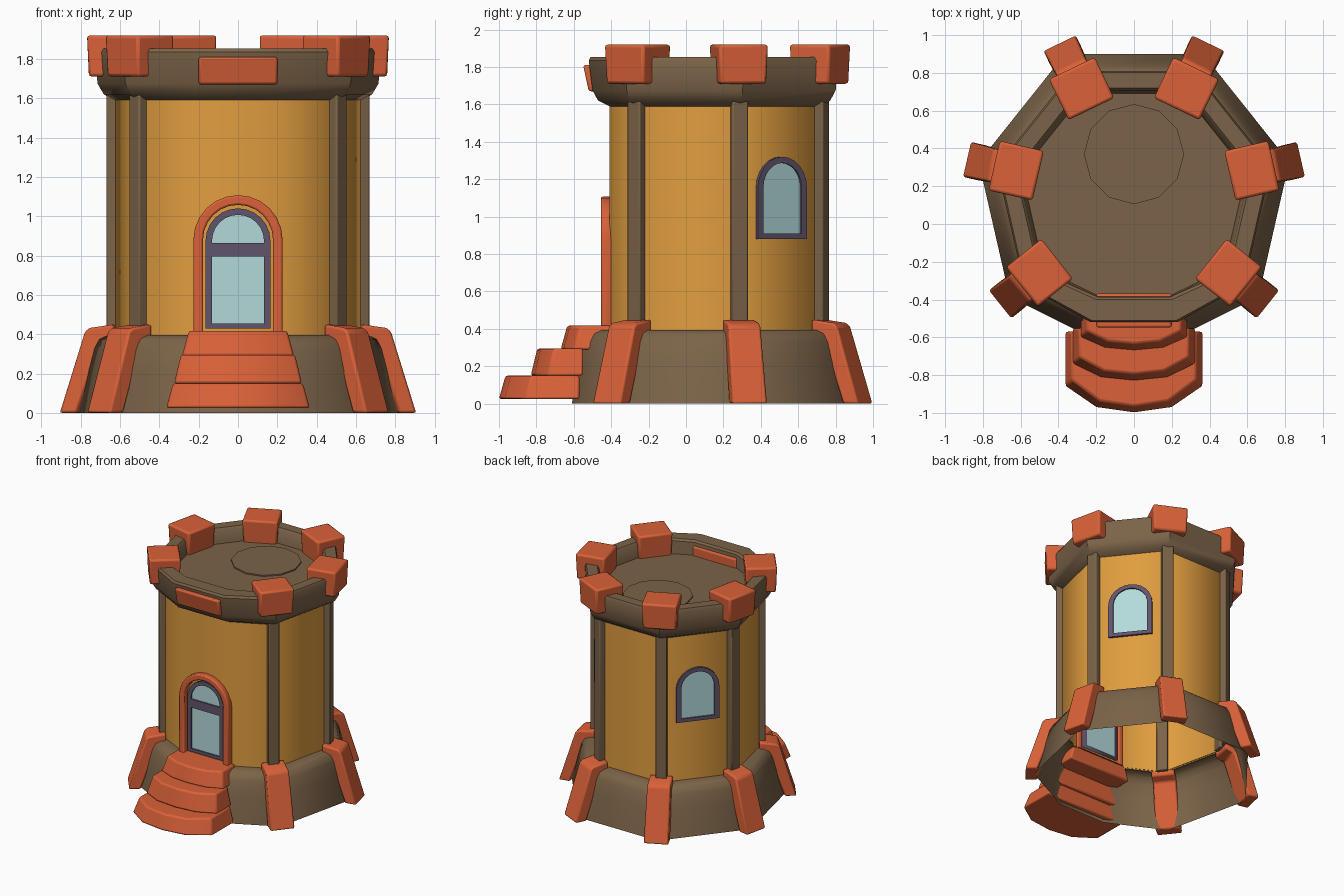
import bpy, bmesh, math
from mathutils import Matrix, Vector

if "Cube" in bpy.data.objects:
    bpy.data.objects.remove(bpy.data.objects["Cube"])

CY = 0.14                                  # tower axis in y
STEP = 360 / 7
CORNERS = [math.radians(-90 + STEP * i) for i in range(1, 7)]


def material(name, rgb):
    m = bpy.data.materials.new(name)
    m.diffuse_color = (*rgb, 1)
    m.use_nodes = True
    m.node_tree.nodes["Principled BSDF"].inputs["Base Color"].default_value = m.diffuse_color
    return m


RED = material("terracotta", (0.70, 0.12, 0.04))
BROWN = material("brown_stone", (0.20, 0.125, 0.065))
YELLOW = material("ochre_wall", (0.75, 0.34, 0.05))
PURPLE = material("purple_trim", (0.12, 0.09, 0.15))
GLASS = material("glass", (0.45, 0.70, 0.70))


def make(name, verts, faces, mat, bevel=0, smooth=30, matrix=None, fix=True):
    me = bpy.data.meshes.new(name)
    me.from_pydata([tuple(v) for v in verts], [], faces)
    if fix:
        bm = bmesh.new()
        bm.from_mesh(me)
        bmesh.ops.recalc_face_normals(bm, faces=bm.faces)
        bm.to_mesh(me)
        bm.free()
    ob = bpy.data.objects.new(name, me)
    bpy.context.collection.objects.link(ob)
    me.materials.append(mat)
    if matrix:
        ob.matrix_world = matrix
    if bevel:
        b = ob.modifiers.new("bevel", 'BEVEL')
        b.width, b.segments, b.limit_method = bevel, 2, 'ANGLE'
    bpy.ops.object.select_all(action='DESELECT')
    bpy.context.view_layer.objects.active = ob
    ob.select_set(True)
    bpy.ops.object.shade_smooth_by_angle(angle=math.radians(smooth))
    return ob


def loft(name, rings, mat, caps=(), **kw):
    """Join equal-length rings of points; caps lists the ring indices to fill."""
    n = len(rings[0])
    verts = [p for r in rings for p in r]
    faces = [(k*n + i, k*n + (i+1) % n, (k+1)*n + (i+1) % n, (k+1)*n + i)
             for k in range(len(rings) - 1) for i in range(n)]
    for c in caps:
        idx = [c*n + i for i in range(n)]
        faces.append(idx[::-1] if c == 0 else idx)
    return make(name, verts, faces, mat, **kw)


def plan(R, fx, fy, z):
    """Heptagon whose front corner is cut off flat."""
    pts = [(fx, fy, z)]
    pts += [(R*math.cos(a), CY + R*math.sin(a), z) for a in CORNERS]
    return pts + [(-fx, fy, z)]


def radial(a):
    """Local x = outward, y = sideways, z = up, at the tower axis."""
    return Matrix.Translation((0, CY, 0)) @ Matrix.Rotation(a, 4, 'Z')


def box(name, lo, hi, mat, bevel=0, matrix=None, taper=(0, 0)):
    def ring(z, tx):
        return [(lo[0]+tx, lo[1]+tx, z), (hi[0]-tx, lo[1]+tx, z),
                (hi[0]-tx, hi[1]-tx, z), (lo[0]+tx, hi[1]-tx, z)]
    return loft(name, [ring(lo[2], taper[0]), ring(hi[2], taper[1])], mat,
                caps=(0, 1), bevel=bevel, matrix=matrix)


# Main tower shells
loft("base", [plan(.843, .21, -.61, 0), plan(.80, .21, -.575, .22), plan(.77, .21, -.545, .33),
              plan(.745, .21, -.515, .375), plan(.70, .21, -.47, .395),
              plan(.645, .208, -.41, .395)], BROWN, smooth=60, fix=False)
loft("wall", [plan(.65, .21, -.41, .385), plan(.65, .21, -.41, 1.62)], YELLOW, smooth=60, fix=False)
loft("parapet_and_deck", [plan(.65, .21, -.41, 1.59), plan(.70, .215, -.47, 1.62),
                          plan(.733, .22, -.50, 1.675), plan(.745, .23, -.52, 1.835),
                          plan(.735, .225, -.51, 1.853), plan(.645, .20, -.40, 1.853),
                          plan(.63, .19, -.387, 1.838), plan(.61, .19, -.38, 1.735)],
     BROWN, caps=(7,), smooth=35, fix=False)

# Round hatch on the deck
disc = [[(.265*math.cos(math.tau*i/12), .37 + .265*math.sin(math.tau*i/12), z)
         for i in range(12)] for z in (1.73, 1.745)]
loft("deck_hatch", disc, BROWN, caps=(1,))

# Corner pillars, buttresses and merlons on six corners
profile = [(.91, 0), (.78, .415), (.755, .432), (.63, .45), (.63, .36), (.70, .34), (.82, 0)]
for i, a in enumerate(CORNERS):
    m = radial(a)
    box(f"pillar_{i}", (.60, -.043, .39), (.677, .043, 1.63), BROWN, .008, m)
    loft(f"buttress_{i}", [[(r, s*(.095 if z < .2 else .088), z) for r, z in profile]
                           for s in (-1, 1)], RED, caps=(0, 1), bevel=.012, matrix=m)
    box(f"merlon_{i}", (.52, -.135, 1.71), (.76, .135, 1.92), RED, .015, m, (.008, 0))

# Low front block that pierces the parapet
front = [[(x, -.52, 1.67), (x, -.55, 1.81), (x, -.368, 1.81), (x, -.368, 1.67)] for x in (-.2, .2)]
loft("front_merlon", front, RED, caps=(0, 1), bevel=.012)

# Steps: half-round slabs, narrower at the top
for i, (hw, back, mid, tip, z0, z1) in enumerate([(.365, -.57, -.86, -1.0, .025, .15),
                                                  (.325, -.55, -.74, -.83, .15, .295),
                                                  (.285, -.40, -.60, -.67, .29, .417)]):
    def slab(z, d):
        w, m, t = hw - d, mid + d, tip + d
        return [(-w, back, z), (-w, m, z), (-w*.55, t + (m-t)*.2, z), (0, t, z),
                (w*.55, t + (m-t)*.2, z), (w, m, z), (w, back, z)]
    loft(f"step_{i}", [slab(z0, 0), slab(z1, .035)], RED, caps=(0, 1), bevel=.012)


# Arched openings, drawn in local (sideways y, up z), facing local +x
def arch(hw, zb, zt, n=12):
    zc = zt - hw
    return [(-hw, zb)] + [(-hw*math.cos(math.pi*i/n), zc + hw*math.sin(math.pi*i/n))
                          for i in range(n + 1)] + [(hw, zb)]


def arch_frame(name, outer, inner, x0, x1, mat, matrix, bevel=0):
    rings = [[(x, y, z) for y, z in pts] for pts, x in
             ((outer, x0), (outer, x1), (inner, x1), (inner, x0), (outer, x0))]
    ob = loft(name, rings, mat, matrix=matrix)
    bm = bmesh.new()
    bm.from_mesh(ob.data)
    bmesh.ops.remove_doubles(bm, verts=bm.verts, dist=1e-5)
    bmesh.ops.recalc_face_normals(bm, faces=bm.faces)
    bm.to_mesh(ob.data)
    bm.free()
    if bevel:
        b = ob.modifiers.new("bevel", 'BEVEL')
        b.width, b.segments, b.limit_method = bevel, 2, 'ANGLE'


def arch_panel(name, pts, x0, x1, mat, matrix):
    loft(name, [[(x, y, z) for y, z in pts] for x in (x0, x1)], mat, caps=(0, 1), matrix=matrix)


# Windows on the two rear diagonal walls
wall = .65 * math.cos(math.pi / 7)
for side, deg in (("right", -90 + 2.5*STEP), ("left", -90 + 4.5*STEP)):
    m = radial(math.radians(deg))
    arch_frame(f"window_frame_{side}", arch(.168, .88, 1.32), arch(.13, .91, 1.287),
               wall - .02, wall + .017, PURPLE, m)
    arch_panel(f"window_glass_{side}", arch(.135, .905, 1.29), wall - .02, wall + .006, GLASS, m)

# Door in the flat front wall
m = radial(-math.pi / 2)
d = CY + .41
arch_frame("door_surround", arch(.227, .40, 1.107), arch(.178, .40, 1.058),
           d - .02, d + .045, RED, m, .01)
arch_frame("door_frame", arch(.165, .43, 1.04), arch(.132, .455, 1.007), d - .02, d + .02, PURPLE, m)
arch_panel("door_glass", arch(.137, .45, 1.012), d - .02, d + .008, GLASS, m)
box("door_crossbar", (d - .01, -.135, .795), (d + .02, .135, .865), PURPLE, 0, m)
